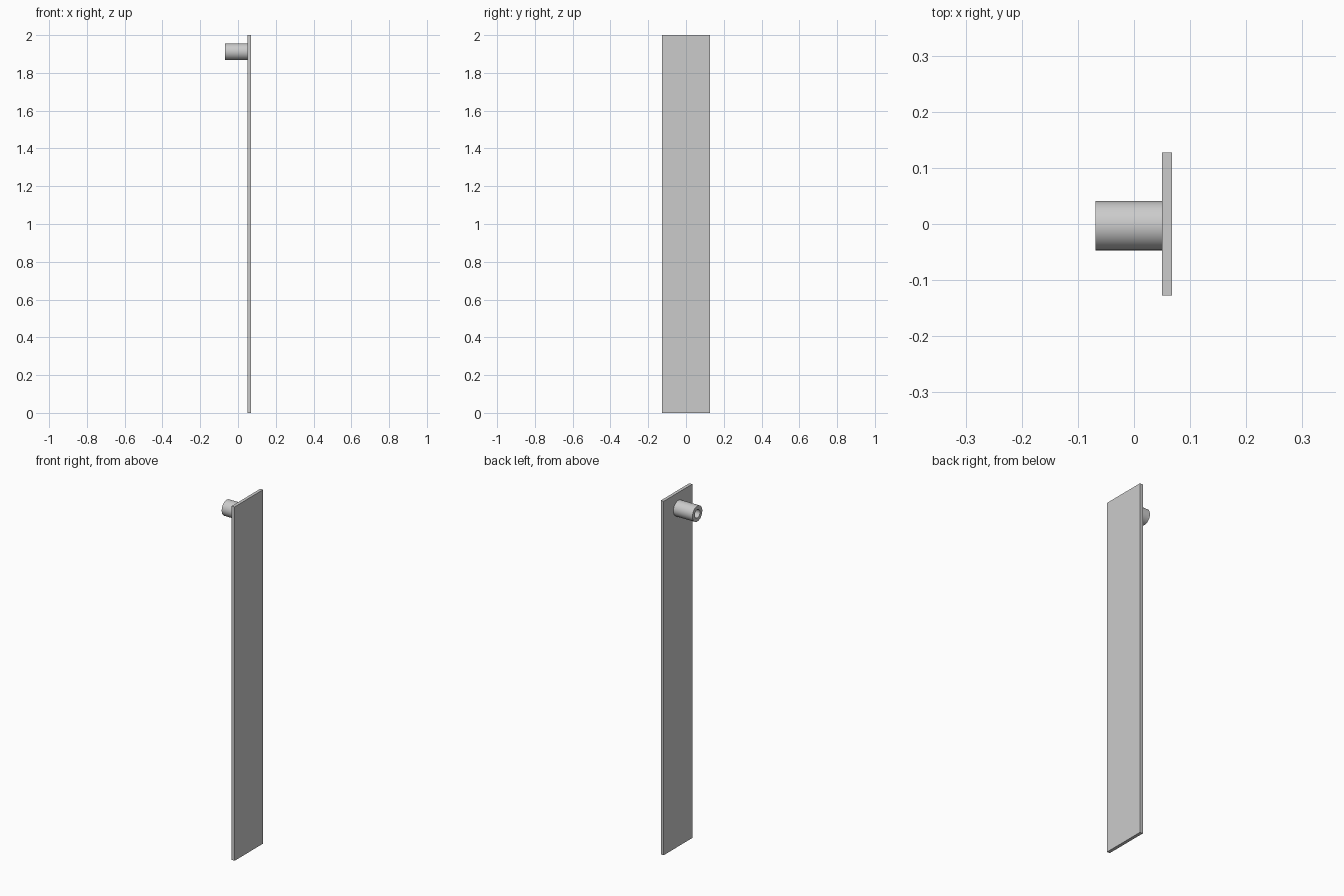
import bpy, bmesh
from math import pi
from mathutils import Matrix, Vector

cube = bpy.data.objects.get("Cube")
if cube:
    bpy.data.objects.remove(cube, do_unlink=True)

grey = bpy.data.materials.new("light_grey")
grey.use_nodes = True
colour = (0.6, 0.6, 0.6, 1)
grey.diffuse_color = colour
grey.node_tree.nodes["Principled BSDF"].inputs["Base Color"].default_value = colour


def add_object(name, bm):
    bmesh.ops.recalc_face_normals(bm, faces=bm.faces)
    mesh = bpy.data.meshes.new(name)
    bm.to_mesh(mesh)
    bm.free()
    mesh.materials.append(grey)
    obj = bpy.data.objects.new(name, mesh)
    bpy.context.collection.objects.link(obj)
    return obj


# Tall flat panel
PANEL_INNER, PANEL_OUTER = 0.05, 0.068
bm = bmesh.new()
bmesh.ops.create_cube(bm, size=1, matrix=Matrix.Translation(
    ((PANEL_INNER + PANEL_OUTER) / 2, 0, 1))
    @ Matrix.Diagonal((PANEL_OUTER - PANEL_INNER, 0.255, 2, 1)))
add_object("panel", bm)

# Hollow mounting peg: a profile spun about its axis, open at the far end
PEG_END, PEG_RADIUS, BORE_RADIUS = -0.069, 0.044, 0.023
axis = Vector((0, -0.003, 1.912))
profile = [(PANEL_INNER, PEG_RADIUS), (PEG_END, PEG_RADIUS),
           (PEG_END, BORE_RADIUS), (PANEL_INNER, BORE_RADIUS)]
bm = bmesh.new()
verts = [bm.verts.new(axis + Vector((x, 0, r))) for x, r in profile]
edges = [bm.edges.new(pair) for pair in zip(verts, verts[1:])]
bmesh.ops.spin(bm, geom=verts + edges, cent=axis, axis=(1, 0, 0),
               angle=2 * pi, steps=40, use_merge=True)
bmesh.ops.remove_doubles(bm, verts=bm.verts, dist=1e-5)
peg = add_object("mounting_peg", bm)

bpy.ops.object.select_all(action="DESELECT")
peg.select_set(True)
bpy.context.view_layer.objects.active = peg
bpy.ops.object.shade_smooth_by_angle()
